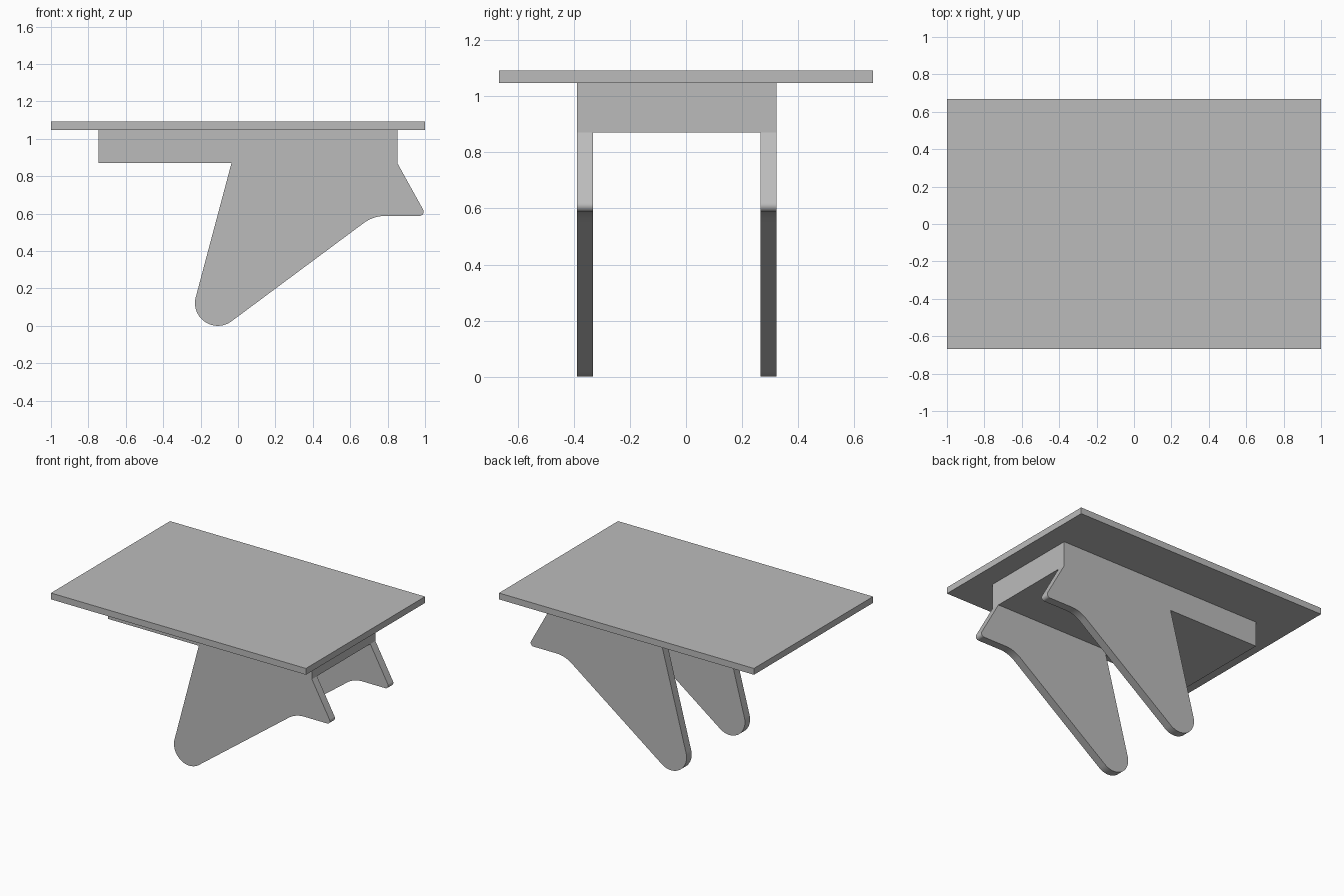
import bpy, bmesh
from math import sin, cos, radians

cube = bpy.data.objects.get("Cube")
if cube:
    bpy.data.objects.remove(cube, do_unlink=True)

GREY = (0.5, 0.5, 0.5, 1)
grey = bpy.data.materials.new("plain grey")
grey.use_nodes = True
grey.diffuse_color = GREY
grey.node_tree.nodes["Principled BSDF"].inputs["Base Color"].default_value = GREY


def extrude_profile(name, points, y0, y1):
    """Extrude an x-z outline from y0 to y1."""
    bm = bmesh.new()
    face = bm.faces.new([bm.verts.new((x, y0, z)) for x, z in points])
    side = bmesh.ops.extrude_face_region(bm, geom=[face])
    verts = [v for v in side["geom"] if isinstance(v, bmesh.types.BMVert)]
    bmesh.ops.translate(bm, verts=verts, vec=(0, y1 - y0, 0))
    bmesh.ops.recalc_face_normals(bm, faces=bm.faces)
    mesh = bpy.data.meshes.new(name)
    bm.to_mesh(mesh)
    bm.free()
    mesh.materials.append(grey)
    obj = bpy.data.objects.new(name, mesh)
    bpy.context.collection.objects.link(obj)
    return obj


def rectangle(x0, x1, z0, z1):
    return [(x0, z0), (x1, z0), (x1, z1), (x0, z1)]


def arc(cx, cz, r, start, end, steps):
    angles = [radians(start + (end - start) * i / steps) for i in range(steps + 1)]
    return [(cx + r * cos(a), cz + r * sin(a)) for a in angles]


LEFT, RIGHT = -0.747, 0.852        # apron ends
LOW, HIGH, TOP = 0.87, 1.047, 1.092
FRONT, BACK, THICK = -0.389, 0.322, 0.057

# Tabletop
extrude_profile("tabletop", rectangle(-1, 1, HIGH, TOP), -0.667, 0.667)

# Solid apron block between the two side panels
extrude_profile("apron_core", rectangle(LEFT, RIGHT, LOW, HIGH), FRONT + THICK, BACK - THICK)

# Side panels: apron side and slanted leg in one outline
panel = [(LEFT, HIGH), (LEFT, LOW), (-0.035, LOW)]
panel += arc(-0.108, 0.122, 0.122, 165.2, 306.6, 24)    # rounded foot
panel += arc(0.79, 0.388, 0.2, 126.6, 90, 12)           # inner bend
panel += arc(0.971, 0.61, 0.022, -90, 30, 10)           # rounded tip
panel += [(RIGHT, LOW), (RIGHT, HIGH)]

for name, y in (("front_side_panel", FRONT), ("back_side_panel", BACK - THICK)):
    obj = extrude_profile(name, panel, y, y + THICK)
    bpy.ops.object.select_all(action="DESELECT")
    obj.select_set(True)
    bpy.context.view_layer.objects.active = obj
    bpy.ops.object.shade_smooth_by_angle(angle=radians(25))
